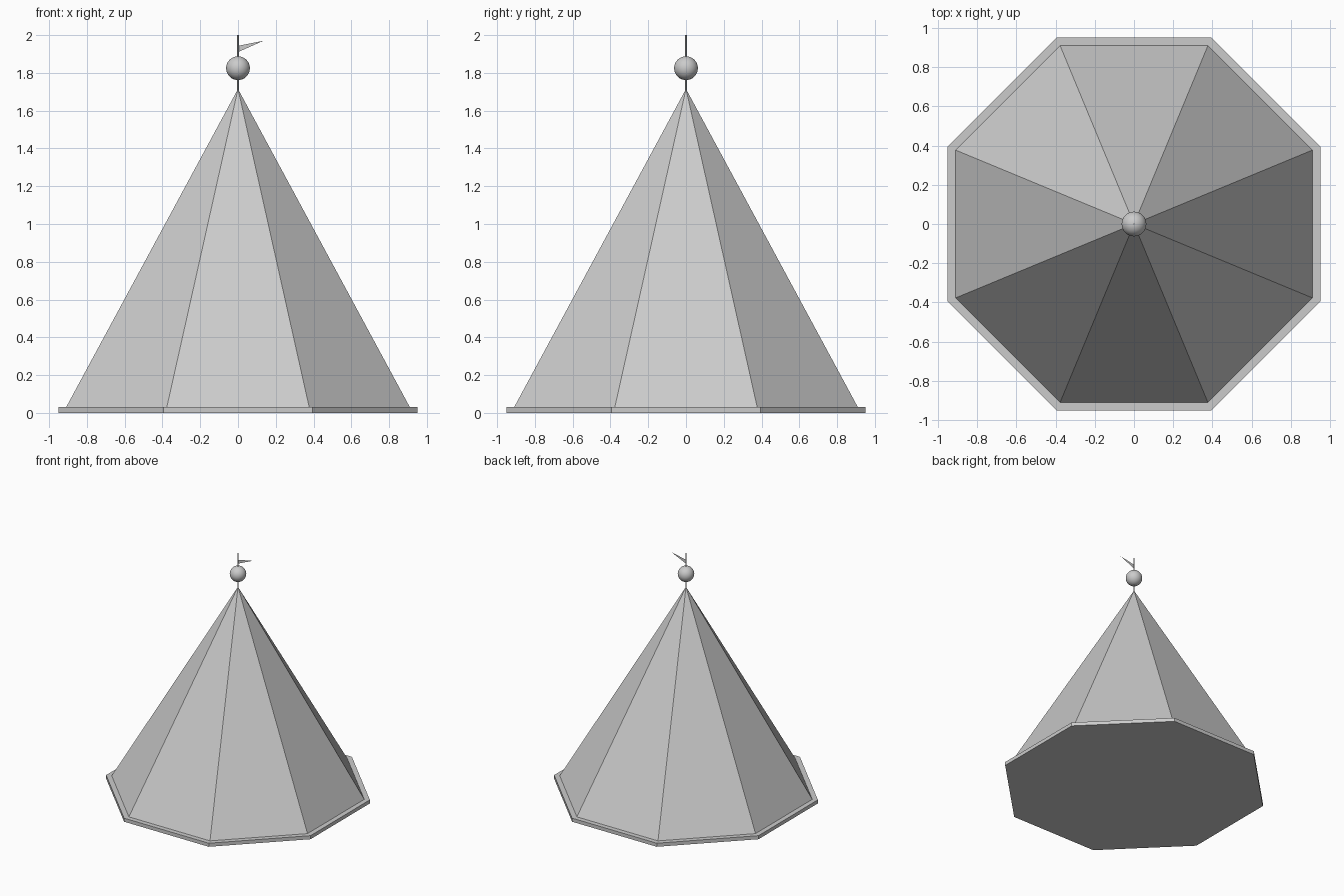
import bpy
import math

if "Cube" in bpy.data.objects:
    bpy.data.objects.remove(bpy.data.objects["Cube"])

K = math.cos(math.pi / 8)  # apothem / corner radius of an octagon


def octagon(name, apothem, top, z0, z1):
    """Eight-sided frustum or cone with flat sides facing the axes."""
    bpy.ops.mesh.primitive_cone_add(vertices=8, radius1=apothem / K, radius2=top / K,
                                    depth=z1 - z0, location=(0, 0, (z0 + z1) / 2),
                                    rotation=(0, 0, math.pi / 8))
    ob = bpy.context.object
    ob.name = name
    return ob


# Eaves slab and pointed roof
octagon("eaves_slab", 0.95, 0.95, 0.0, 0.03)
octagon("spire_roof", 0.91, 0.0, 0.03, 1.715)

# Thin flagpole
bpy.ops.mesh.primitive_cylinder_add(vertices=12, radius=0.004, depth=0.30,
                                    location=(0, 0, 1.85))
bpy.context.object.name = "flagpole"
bpy.ops.object.shade_smooth_by_angle()

# Ball finial
bpy.ops.mesh.primitive_uv_sphere_add(segments=32, ring_count=16, radius=0.063,
                                     location=(0, 0, 1.825))
bpy.context.object.name = "ball_finial"
bpy.ops.object.shade_smooth()

# Triangular pennant
mesh = bpy.data.meshes.new("pennant")
mesh.from_pydata([(0, 0, 1.91), (0.135, 0, 1.97), (0, 0, 1.943)], [], [(0, 1, 2)])
bpy.context.collection.objects.link(bpy.data.objects.new("pennant", mesh))
